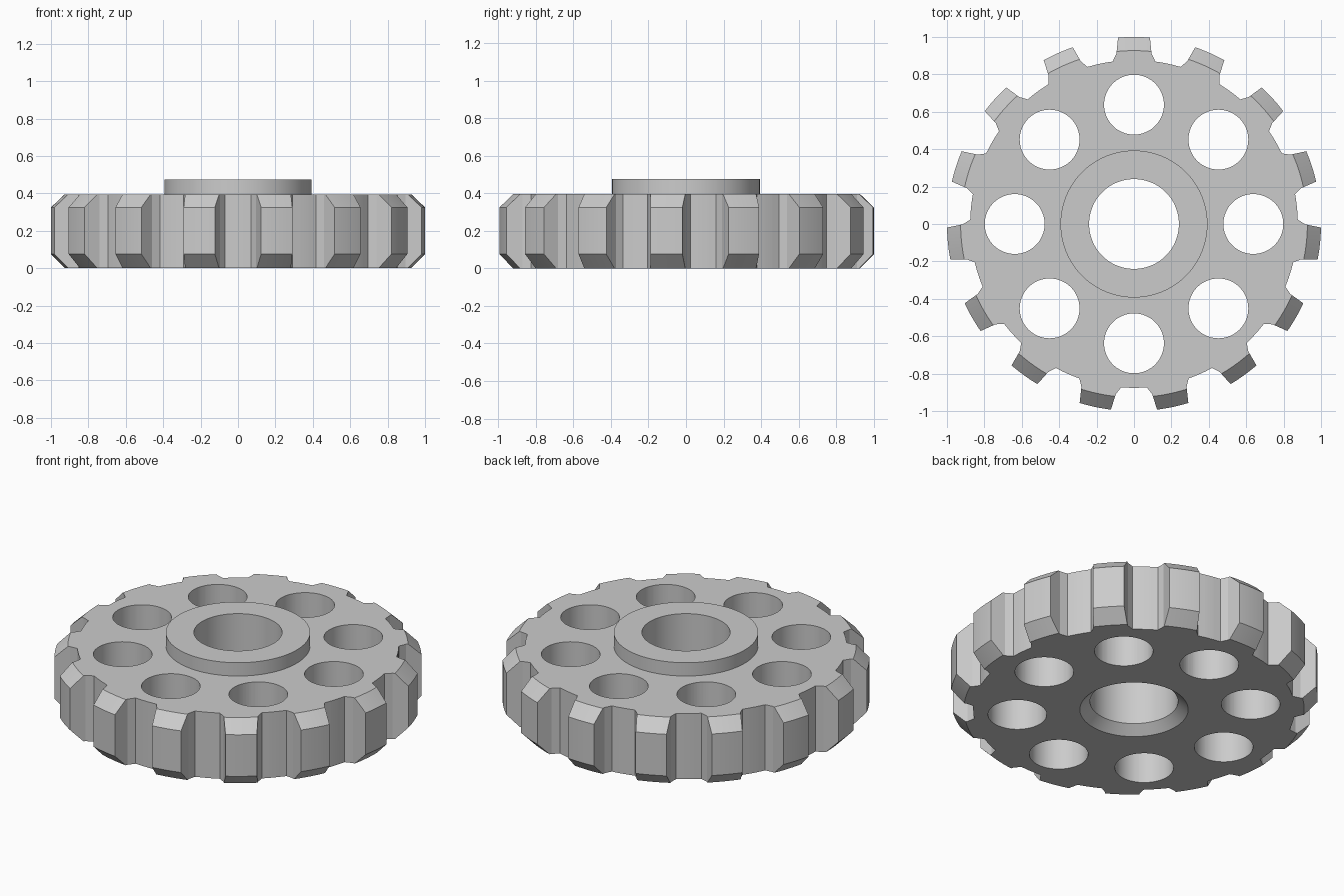
import bpy
import bmesh
from math import cos, sin, radians, tau

TEETH, HOLES = 15, 8

cube = bpy.data.objects.get("Cube")
if cube:
    bpy.data.objects.remove(cube)

steel = bpy.data.materials.new("grey metal")
steel.use_nodes = True
steel.diffuse_color = (0.6, 0.6, 0.6, 1)
steel.node_tree.nodes["Principled BSDF"].inputs["Base Color"].default_value = (0.6, 0.6, 0.6, 1)


def finish(name, bm):
    bmesh.ops.recalc_face_normals(bm, faces=bm.faces)
    mesh = bpy.data.meshes.new(name)
    bm.to_mesh(mesh)
    bm.free()
    mesh.materials.append(steel)
    obj = bpy.data.objects.new(name, mesh)
    bpy.context.collection.objects.link(obj)
    return obj


def revolve(name, profile, steps):
    """Closed ring from (radius, z) points."""
    bm = bmesh.new()
    rings = [[bm.verts.new((r * cos(tau * i / steps), r * sin(tau * i / steps), z))
              for r, z in profile] for i in range(steps)]
    n = len(profile)
    for i in range(steps):
        a, b = rings[i], rings[(i + 1) % steps]
        for j in range(n):
            k = (j + 1) % n
            bm.faces.new((a[j], b[j], b[k], a[k]))
    return finish(name, bm)


def prisms(name, outlines):
    """Upright cutters, one per outline, passing right through the wheel."""
    bm = bmesh.new()
    for outline in outlines:
        low = [bm.verts.new((x, y, -0.2)) for x, y in outline]
        high = [bm.verts.new((x, y, 0.7)) for x, y in outline]
        bm.faces.new(low[::-1])
        bm.faces.new(high)
        for i in range(len(low)):
            j = (i + 1) % len(low)
            bm.faces.new((low[i], low[j], high[j], high[i]))
    obj = finish(name, bm)
    obj.hide_render = True
    obj.hide_set(True)
    return obj


def polar(r, degrees):
    return r * cos(radians(degrees)), r * sin(radians(degrees))


# Blank: chamfered rim, raised hub, bore with a countersunk underside
gear = revolve("gear_wheel", [
    (0.24, 0.05), (0.295, 0), (0.927, 0), (1, 0.075), (1, 0.325),
    (0.927, 0.395), (0.393, 0.395), (0.393, 0.475), (0.24, 0.475)], 180)

# Gaps between teeth: (radius, angle from the gap's middle)
side = [(0.876, 1.5), (0.876, 4.5), (0.915, 6.1), (1.0, 7.1), (1.1, 8.1)]
gap = [(r, -a) for r, a in reversed(side)] + side
middles = [90 + (i + 0.5) * 360 / TEETH for i in range(TEETH)]
tooth_gaps = prisms("tooth_gap_cutter",
                    [[polar(r, m + a) for r, a in gap] for m in middles])

# Ring of lightening holes
circle = [polar(0.16, a) for a in range(0, 360, 6)]
centres = [polar(0.638, i * 360 / HOLES) for i in range(HOLES)]
round_holes = prisms("round_hole_cutter",
                     [[(cx + x, cy + y) for x, y in circle] for cx, cy in centres])

for cutter in (tooth_gaps, round_holes):
    cut = gear.modifiers.new(cutter.name, "BOOLEAN")
    cut.operation = "DIFFERENCE"
    cut.solver = "EXACT"
    cut.object = cutter

# Apply the cuts, then smooth only the round walls
bpy.ops.object.select_all(action="DESELECT")
gear.select_set(True)
bpy.context.view_layer.objects.active = gear
for name in [m.name for m in gear.modifiers]:
    bpy.ops.object.modifier_apply(modifier=name)
for cutter in (tooth_gaps, round_holes):
    bpy.data.objects.remove(cutter)
bpy.ops.object.shade_smooth_by_angle(angle=radians(20))
